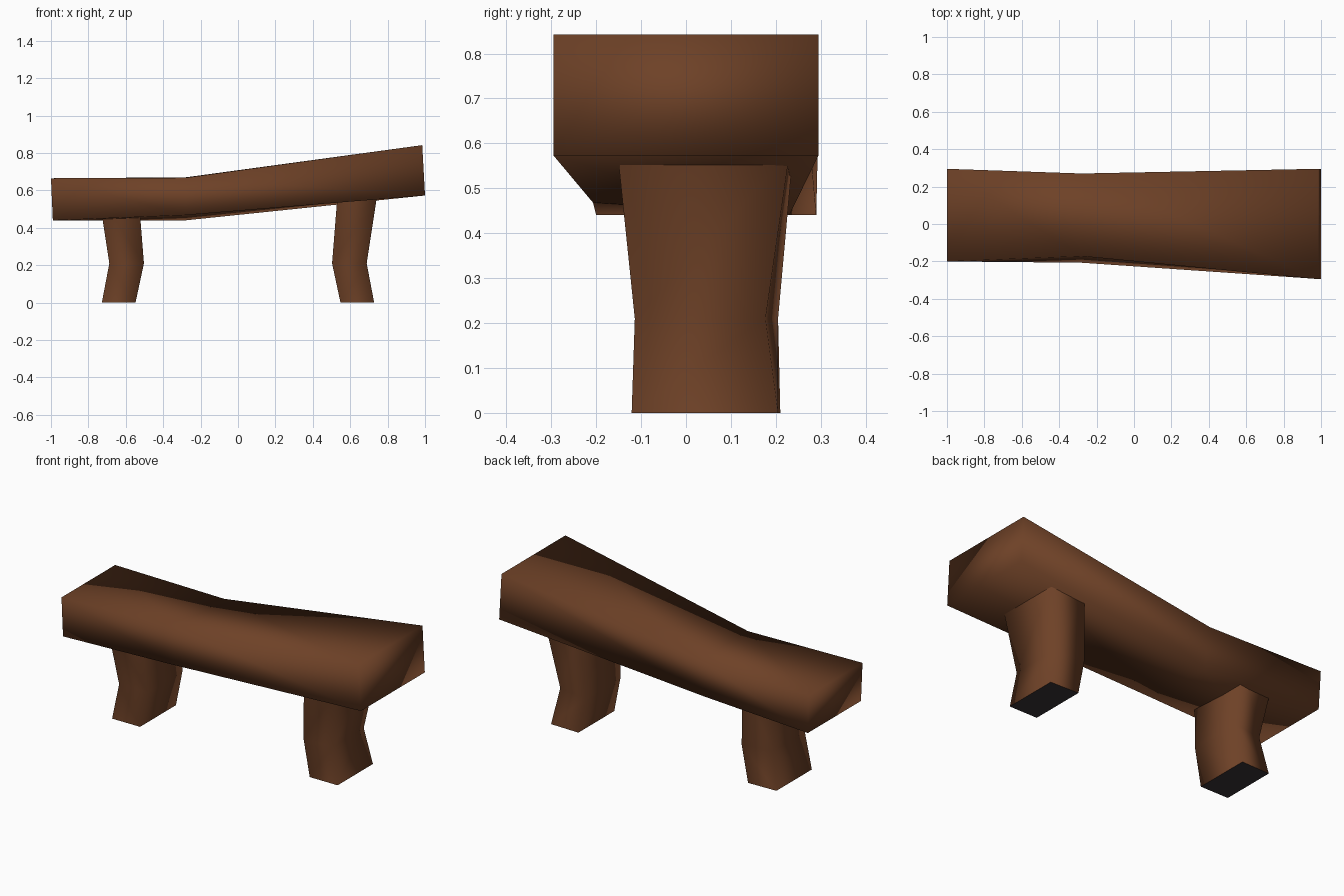
import bpy, bmesh

if "Cube" in bpy.data.objects:
    bpy.data.objects.remove(bpy.data.objects["Cube"])


def material(name, rgb):
    m = bpy.data.materials.new(name)
    m.diffuse_color = (*rgb, 1)
    m.use_nodes = True
    m.node_tree.nodes["Principled BSDF"].inputs["Base Color"].default_value = m.diffuse_color
    return m


wood = material("brown wood", (0.155, 0.053, 0.02))
dark = material("dark foot sole", (0.04, 0.032, 0.036))


def loft(name, sections, sole=False):
    """Skin four-cornered sections and cap both ends."""
    bm = bmesh.new()
    rings = [[bm.verts.new(p) for p in s] for s in sections]
    for a, b in zip(rings, rings[1:]):
        for i in range(4):
            j = (i + 1) % 4
            bm.faces.new((a[i], a[j], b[j], b[i]))
    bottom = bm.faces.new(rings[0][::-1])
    top = bm.faces.new(rings[-1])
    for f in bm.faces:
        f.smooth = True
    if sole:
        bottom.material_index = 1
        bottom.smooth = False
        top.smooth = False
    bmesh.ops.recalc_face_normals(bm, faces=bm.faces[:])
    me = bpy.data.meshes.new(name)
    bm.to_mesh(me)
    bm.free()
    me.materials.append(wood)
    me.materials.append(dark)
    ob = bpy.data.objects.new(name, me)
    bpy.context.collection.objects.link(ob)
    return ob


# Bent plank seat: corners are front bottom, back bottom, back top, front top
loft("seat", [
    [(-0.99, -0.2, 0.44), (-0.99, 0.29, 0.44), (-1, 0.295, 0.665), (-1, -0.2, 0.665)],
    [(-0.28, -0.207, 0.468), (-0.28, 0.23, 0.44), (-0.28, 0.27, 0.67), (-0.28, -0.172, 0.668)],
    [(1, -0.295, 0.573), (1, 0.295, 0.573), (0.985, 0.295, 0.842), (0.985, -0.295, 0.842)],
])

# Kinked legs, mirrored left to right: z, inner x, outer x, front y, outer back y, inner back y
leg = [
    (0.0, 0.548, 0.728, -0.121, 0.205, 0.21),
    (0.21, 0.503, 0.688, -0.114, 0.177, 0.205),
    (0.575, 0.532, 0.744, -0.152, 0.23, 0.238),
]
for side, name in ((-1, "left_leg"), (1, "right_leg")):
    loft(name, [[(side * xi, yf, z), (side * xo, yf, z), (side * xo, yo, z), (side * xi, yi, z)]
                for z, xi, xo, yf, yo, yi in leg], sole=True)
